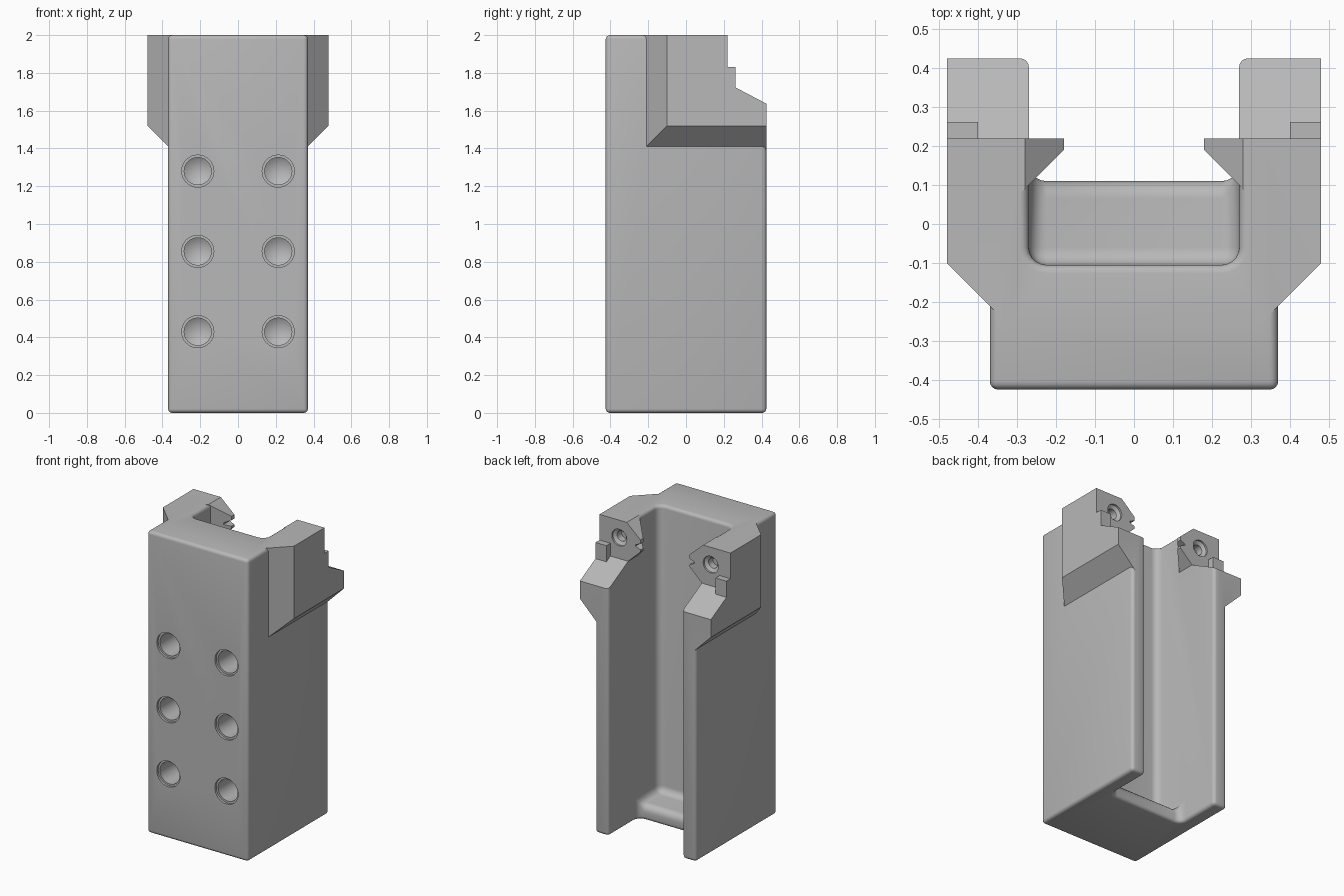
import bpy, bmesh, math
from mathutils import Vector, Matrix

if "Cube" in bpy.data.objects:
    bpy.data.objects.remove(bpy.data.objects["Cube"], do_unlink=True)

steel = bpy.data.materials.new("grey_steel")
steel.use_nodes = True
GREY = (0.48, 0.48, 0.48, 1)
steel.diffuse_color = GREY
steel.node_tree.nodes["Principled BSDF"].inputs["Base Color"].default_value = GREY


def finish(name, bm):
    bmesh.ops.recalc_face_normals(bm, faces=bm.faces[:])
    mesh = bpy.data.meshes.new(name)
    bm.to_mesh(mesh)
    bm.free()
    mesh.materials.append(steel)
    ob = bpy.data.objects.new(name, mesh)
    bpy.context.collection.objects.link(ob)
    return ob


def box(lo, hi):
    bm = bmesh.new()
    lo, hi = Vector(lo), Vector(hi)
    size = Matrix.Diagonal((*(hi - lo), 1))
    bmesh.ops.create_cube(bm, size=1, matrix=Matrix.Translation((lo + hi) / 2) @ size)
    return bm


def prism(points, offset):
    """Extrude a closed outline of 3D points along an offset."""
    bm = bmesh.new()
    face = bm.faces.new([bm.verts.new(p) for p in points])
    ext = bmesh.ops.extrude_face_region(bm, geom=[face], use_keep_orig=True)
    verts = [g for g in ext["geom"] if isinstance(g, bmesh.types.BMVert)]
    bmesh.ops.translate(bm, verts=verts, vec=offset)
    return bm


def turned(name, profile, x, y, z, direction):
    """Lathe a (radius, depth) profile about an axis running along y."""
    bm = bmesh.new()
    verts = [bm.verts.new((x + r, y + direction * d, z)) for r, d in profile]
    edges = [bm.edges.new(pair) for pair in zip(verts, verts[1:])]
    bmesh.ops.spin(bm, geom=verts + edges, cent=(x, y, z), axis=(0, 1, 0),
                   angle=math.tau, steps=32)
    bmesh.ops.remove_doubles(bm, verts=bm.verts[:], dist=1e-5)
    return finish(name, bm)


def apply(ob, mod):
    with bpy.context.temp_override(object=ob, active_object=ob):
        bpy.ops.object.modifier_apply(modifier=mod.name)


def combine(ob, other, operation):
    mod = ob.modifiers.new("combine", "BOOLEAN")
    mod.operation, mod.solver, mod.object = operation, "EXACT", other
    other.hide_render = True
    apply(ob, mod)
    bpy.data.objects.remove(other, do_unlink=True)


# Main block
body = finish("holder_body", box((-.37, -.425, 0), (.37, .425, 2)))

# Filleted slot, leaving a bridge across the bottom
outline = [(-.105, 3), (-.105, .1), (.11, .1), (.11, -1), (1, -1), (1, 3)]
bm = prism([(-.27, y, z) for y, z in outline], (.54, 0, 0))
bmesh.ops.recalc_face_normals(bm, faces=bm.faces[:])
bmesh.ops.bevel(bm, geom=bm.edges[:], offset=.045, segments=5, profile=.5, affect="EDGES")
combine(body, finish("slot_cutter", bm), "DIFFERENCE")

# Rounded outer edges
bevel = body.modifiers.new("rounding", "BEVEL")
bevel.width, bevel.segments = .022, 4
bevel.limit_method, bevel.angle_limit = "ANGLE", math.radians(50)
apply(body, bevel)

# Side shoulders with chamfered front and underside
for side in (-1, 1):
    bm = box((.32, -.26, 1.36), (.48, .425, 2))
    for v in bm.verts:
        if v.co.x > .4:
            if v.co.y < 0:
                v.co.y += .16
            if v.co.z < 1.5:
                v.co.z += .16
    bmesh.ops.scale(bm, vec=(side, 1, 1), verts=bm.verts[:])
    combine(body, finish("shoulder", bm), "UNION")

# Stepped and sloping cut behind the jaws
outline = [(.22, 3), (.22, 1.745), (.62, 1.535), (.62, 3)]
combine(body, finish("back_cutter", prism([(-1, y, z) for y, z in outline], (2, 0, 0))),
        "DIFFERENCE")

for side in (-1, 1):
    # Small locating tab
    bm = box((.4, .18, 1.68), (.48, .262, 1.83))
    bmesh.ops.scale(bm, vec=(side, 1, 1), verts=bm.verts[:])
    combine(body, finish("tab", bm), "UNION")

    # Cutting tip with notched nose, relieved at 45 degrees
    outline = [(.34, 2), (.28, 2), (.18, 1.91), (.18, 1.885), (.215, 1.87),
               (.215, 1.86), (.18, 1.845), (.18, 1.83), (.27, 1.745), (.34, 1.745)]
    bm = prism([(x, .22, z) for x, z in outline], (0, -.16, 0))
    cut = bmesh.ops.bisect_plane(bm, geom=bm.verts[:] + bm.edges[:] + bm.faces[:],
                                 plane_co=(.18, .19, 0), plane_no=(-1, -1, 0),
                                 clear_outer=True)
    rim = [g for g in cut["geom_cut"] if isinstance(g, bmesh.types.BMEdge)]
    bmesh.ops.holes_fill(bm, edges=rim, sides=0)
    bmesh.ops.scale(bm, vec=(side, 1, 1), verts=bm.verts[:])
    combine(body, finish("cutting_tip", bm), "UNION")

    # Stepped screw hole in the tip
    profile = [(0, -.02), (.055, -.02), (.055, .012), (.033, .025), (.033, .07), (0, .07)]
    combine(body, turned("screw_cutter", profile, side * .335, .22, 1.885, -1), "DIFFERENCE")

    # Column of blind bolt holes in the front
    profile = [(0, -.03), (.085, -.03), (.085, .015), (.072, .015), (.072, .18), (0, .225)]
    for z in (.43, .855, 1.28):
        combine(body, turned("bolt_cutter", profile, side * .213, -.425, z, 1), "DIFFERENCE")

bpy.ops.object.select_all(action="DESELECT")
body.select_set(True)
bpy.context.view_layer.objects.active = body
bpy.ops.object.shade_smooth_by_angle(angle=math.radians(30))
